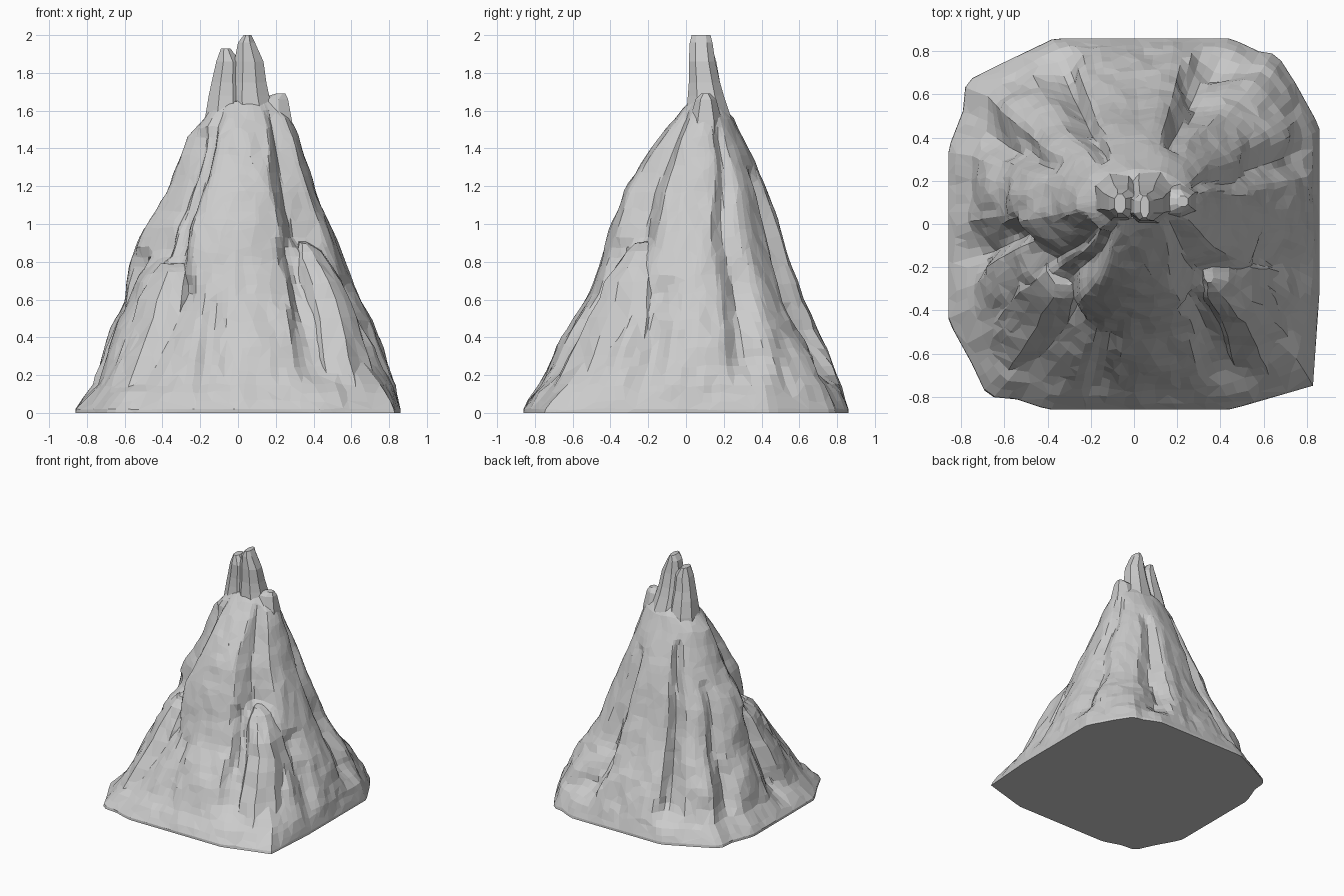
import bpy, bmesh, math
from mathutils import Vector, noise

if "Cube" in bpy.data.objects:
    bpy.data.objects.remove(bpy.data.objects["Cube"])

# silhouette: height, left, right, front, back
PROFILE = [
    (0.00, .86, .86, .86, .86), (0.02, .86, .86, .86, .86), (0.15, .765, .835, .775, .82),
    (0.36, .70, .76, .68, .72), (0.60, .60, .645, .52, .61), (0.80, .555, .565, .45, .54),
    (1.00, .49, .485, .40, .48), (1.07, .44, .455, .37, .46), (1.20, .37, .40, .32, .42),
    (1.40, .29, .335, .19, .33), (1.48, .26, .31, .13, .29), (1.56, .18, .27, .06, .255),
    (1.66, .12, .18, -.03, .17)]

# footprint, counter-clockwise
BASE = [(.86, -.3), (.86, .45), (.75, .65), (.66, .79), (.6, .79), (.45, .86), (-.37, .86), (-.6, .75),
        (-.78, .66), (-.79, .53), (-.86, .35), (-.86, -.45), (-.75, -.65), (-.68, -.8),
        (-.55, -.81), (-.4, -.86), (.45, -.86), (.65, -.8), (.83, -.75)]

# ridges and gullies: angle, half width, lowest z, highest z, relative amount
FEATURES = [
    (232, 12, .55, 1.6, -.15), (214, 26, .72, 1.5, -.24), (235, 14, .12, .70, -.08),
    (257, 7, .12, .60, -.07), (300, 8, .12, .90, -.12), (314, 17, .80, 1.6, -.22),
    (318, 16, .15, .80, -.05), (342, 9, .10, .70, -.08), (22, 9, .15, 1.5, -.10),
    (36, 11, .20, 1.4, .03), (64, 10, .12, 1.3, -.14), (80, 10, .20, 1.1, .04),
    (119, 8, .10, 1.4, -.15), (135, 10, .25, .95, .05), (150, 8, .10, 1.1, -.09),
    (189, 8, .08, .85, -.14), (170, 9, .30, 1.0, .03)]


def profile(z):
    for a, b in zip(PROFILE, PROFILE[1:]):
        if z <= b[0]:
            t = (z - a[0]) / (b[0] - a[0])
            return [p + (q - p) * t for p, q in zip(a[1:], b[1:])]
    return PROFILE[-1][1:]


def footprint(ang):
    """Where a ray from the centre meets the footprint."""
    d = Vector((math.cos(ang), math.sin(ang)))
    for i, p in enumerate(BASE):
        a, b = Vector(p), Vector(BASE[(i + 1) % len(BASE)])
        e = b - a
        den = d.cross(e)
        if den > 1e-9:
            r, s = a.cross(e) / den, a.cross(d) / den
            if r > 0 and -1e-6 <= s <= 1 + 1e-6:
                return d * (r / .86)
    return d


def relief(deg, z):
    total = 0
    for a, w, lo, hi, amount in FEATURES:
        off = abs((deg - a + 180) % 360 - 180) / w
        if off < 1:
            fade = min(1, max(0, (z - lo) / .12)) * min(1, max(0, (hi + .03 - z) / .08))
            total += amount * (1 - off) ** .8 * fade
    return total


def make(name, bm):
    bmesh.ops.recalc_face_normals(bm, faces=bm.faces)
    mesh = bpy.data.meshes.new(name)
    bm.to_mesh(mesh)
    bm.free()
    ob = bpy.data.objects.new(name, mesh)
    bpy.context.collection.objects.link(ob)
    return ob


def loft(bm, rings):
    rings = [[bm.verts.new(p) for p in ring] for ring in rings]
    n = len(rings[0])
    for lo, hi in zip(rings, rings[1:]):
        for i in range(n):
            j = (i + 1) % n
            bm.faces.new((lo[i], lo[j], hi[j], hi[i]))
    bm.faces.new(rings[0][::-1])
    bm.faces.new(rings[-1])


# mountain body
N = 120
levels = [0, .02, .06, .11] + [.15 + .0485 * i for i in range(32)]
rings = []
for z in levels:
    left, right, front, back = profile(z)
    k = min(1, z / 1.3)
    cx, cy = .03 * k, .09 * k
    rnd = min(1, z / .75)
    ring = []
    for i in range(N):
        ang = math.tau * i / N
        d = footprint(ang).lerp(Vector((math.cos(ang), math.sin(ang))), rnd)
        x = d.x * (right - cx if d.x > 0 else left + cx)
        y = d.y * (back - cy if d.y > 0 else front + cy)
        s, dz = 1, 0
        if z > .03:
            q = Vector((x * 5, y * 5, z * 3))
            s += relief(math.degrees(ang) + 5 * noise.noise(q * .8), z)
            s += (.03 * noise.noise(q) + .015 * noise.noise(q * 3)) * min(1, z / .15)
            dz = .015 * noise.noise(q * 2.3)
        ring.append((cx + x * s, cy + y * s, z + dz))
    rings.append(ring)
bm = bmesh.new()
loft(bm, rings)
body = make("mountain_body", bm)
body.modifiers.new("facets", 'DECIMATE').ratio = .5


# rock spires and buttresses: each section is z, x min, x max, y min, y max
SHAPE = [(1, -.5), (1, .5), (.4, 1), (-.4, 1), (-1, .5), (-1, -.5), (-.4, -1), (.4, -1)]


def spire(name, sections, rough=.0):
    bm = bmesh.new()
    rings = []
    for z, x0, x1, y0, y1 in sections:
        cx, cy, rx, ry = (x0 + x1) / 2, (y0 + y1) / 2, (x1 - x0) / 2, (y1 - y0) / 2
        rings.append([(cx + u * rx, cy + v * ry, z) for u, v in SHAPE])
    loft(bm, rings)
    if rough:
        bmesh.ops.subdivide_edges(bm, edges=bm.edges[:], cuts=1, use_grid_fill=True)
        bmesh.ops.triangulate(bm, faces=bm.faces[:])
        for v in bm.verts:
            v.co += noise.noise_vector(v.co * 7) * rough
    make(name, bm)


spire("main_spire", [(1.3, -.06, .22, -.09, .26), (1.56, -.05, .20, .0, .24), (1.68, -.04, .165, .01, .20),
                     (1.75, -.03, .15, .015, .18), (1.86, -.02, .135, .015, .155),
                     (1.96, .0, .09, .02, .14), (2.0, .03, .07, .03, .13)])
spire("left_spire", [(1.3, -.22, .05, -.08, .26), (1.56, -.175, .04, .01, .23), (1.68, -.155, .03, .025, .20),
                     (1.75, -.14, .02, .03, .18), (1.86, -.115, .01, .03, .16), (1.93, -.09, -.04, .05, .14)])
spire("right_shoulder", [(1.3, .0, .32, .0, .2), (1.55, .05, .285, .02, .19), (1.66, .1, .265, .05, .16),
                         (1.69, .2, .25, .08, .13)])
spire("front_right_crag", [(.06, .34, .77, -.74, -.05), (.2, .35, .72, -.67, -.08), (.4, .35, .66, -.57, -.10),
                           (.6, .34, .59, -.46, -.12), (.78, .31, .50, -.37, -.12), (.86, .31, .43, -.31, -.15),
                           (.91, .32, .36, -.26, -.19)], .022)
spire("front_left_shoulder", [(.06, -.75, -.3, -.73, .0), (.2, -.67, -.3, -.64, .0), (.4, -.59, -.25, -.53, .0),
                              (.6, -.52, -.2, -.42, .0), (.74, -.45, -.2, -.34, .0),
                              (.79, -.41, -.24, -.28, -.05)], .022)
